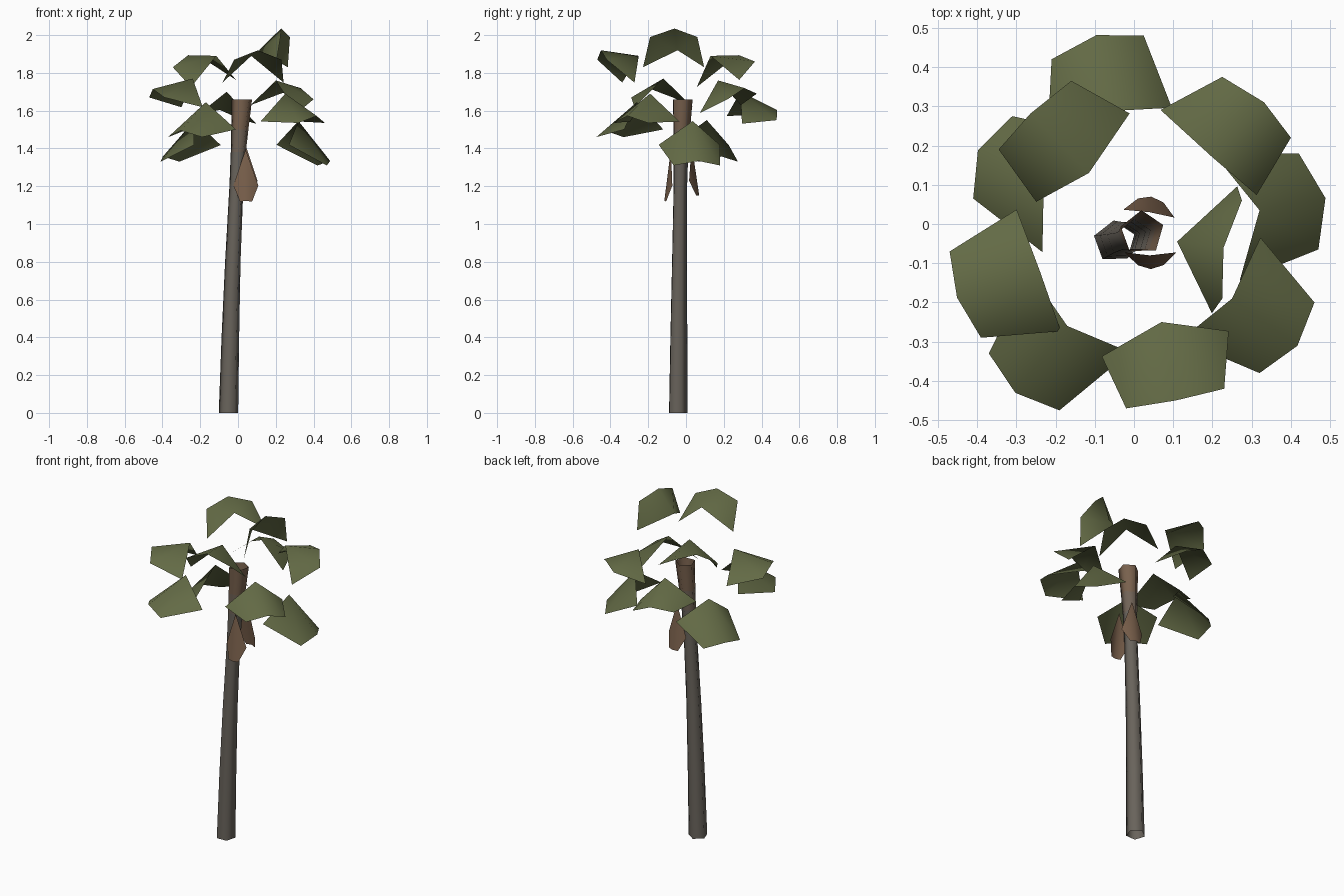
import bpy
import math
from mathutils import Vector

cube = bpy.data.objects.get("Cube")
if cube:
    bpy.data.objects.remove(cube, do_unlink=True)


def material(name, colour):
    mat = bpy.data.materials.new(name)
    mat.use_nodes = True
    rgba = (*colour, 1.0)
    mat.diffuse_color = rgba
    shader = mat.node_tree.nodes["Principled BSDF"]
    shader.inputs["Base Color"].default_value = rgba
    shader.inputs["Roughness"].default_value = 0.9
    return mat


leaf_green = material("leaf_green", (0.125, 0.145, 0.06))
bark_grey = material("bark_grey", (0.14, 0.125, 0.105))
bark_middle = material("bark_middle", (0.165, 0.125, 0.095))
bark_brown = material("bark_brown", (0.19, 0.12, 0.075))
husk_brown = material("husk_brown", (0.19, 0.115, 0.07))


def make_object(name, verts, faces, materials):
    mesh = bpy.data.meshes.new(name)
    mesh.from_pydata(verts, [], faces)
    for mat in materials:
        mesh.materials.append(mat)
    for poly in mesh.polygons:
        poly.use_smooth = True
    obj = bpy.data.objects.new(name, mesh)
    bpy.context.collection.objects.link(obj)
    return obj


def folded_blade(name, apex, right, left, mat, side_along, side_out, side_drop, lift):
    """Blade with a raised ridge from apex to tip and two drooping sides."""
    apex, right, left = Vector(apex), Vector(right), Vector(left)
    tip = (right + left) / 2
    along = (tip - apex).normalized()
    across = (left - right).normalized()
    up = along.cross(across).normalized()
    base = apex + along * side_along - up * side_drop
    verts = [apex, base - across * side_out, right, tip + up * lift,
             left, base + across * side_out]
    faces = [(0, i, i + 1) for i in range(1, 5)]
    return make_object(name, verts, faces, [mat])


# Trunk: open five-sided tube, leaning and flared at both ends
rings = [
    # height, x, y, radius
    (0.0, -0.05, -0.045, 0.054),
    (0.4, -0.04, -0.042, 0.049),
    (0.8, -0.027, -0.038, 0.043),
    (1.2, -0.008, -0.033, 0.039),
    (1.38, 0.002, -0.03, 0.042),
    (1.5, 0.01, -0.026, 0.048),
    (1.66, 0.021, -0.022, 0.057),
]
SIDES = 5
trunk_verts, trunk_faces = [], []
for z, x, y, r in rings:
    for k in range(SIDES):
        a = math.radians(92) + math.tau * k / SIDES
        trunk_verts.append((x + r * math.cos(a), y + r * math.sin(a), z))
for i in range(len(rings) - 1):
    for k in range(SIDES):
        n = (k + 1) % SIDES
        lower, upper = i * SIDES, (i + 1) * SIDES
        trunk_faces.append((lower + k, lower + n, upper + n, upper + k))
trunk = make_object("trunk", trunk_verts, trunk_faces,
                    [bark_grey, bark_middle, bark_brown])
for poly in trunk.data.polygons:
    height = poly.center.z
    poly.material_index = 2 if height > 1.5 else 1 if height > 1.35 else 0

# Leaves: inner apex, then the right and left outer corners
leaves = {
    "top_leaf": ((0.11, -0.045, 1.92), (0.225, -0.19, 1.99), (0.275, 0.06, 1.99)),
    "upper_leaf_front": ((0.07, -0.25, 1.89), (-0.02, -0.47, 1.87), (0.23, -0.42, 1.87)),
    "upper_leaf_back": ((-0.115, 0.13, 1.89), (-0.16, 0.365, 1.86), (-0.345, 0.19, 1.83)),
    "middle_leaf_right": ((-0.24, -0.12, 1.77), (-0.47, -0.07, 1.67), (-0.39, -0.29, 1.67)),
    "middle_leaf_left": ((0.2, 0.17, 1.76), (0.4, 0.22, 1.66), (0.225, 0.375, 1.69)),
    "middle_leaf_back": ((-0.06, 0.288, 1.7), (0.025, 0.48, 1.55), (-0.21, 0.42, 1.58)),
    "lower_leaf_front_left": ((0.25, -0.19, 1.69), (0.32, -0.38, 1.535), (0.46, -0.2, 1.535)),
    "lower_leaf_front_right": ((-0.17, -0.26, 1.645), (-0.37, -0.33, 1.46), (-0.19, -0.475, 1.46)),
    "lowest_leaf_left": ((0.32, 0.035, 1.545), (0.47, -0.065, 1.31), (0.42, 0.18, 1.31)),
    "lowest_leaf_right": ((-0.23, 0.11, 1.55), (-0.31, 0.275, 1.33), (-0.41, 0.065, 1.33)),
}
for name, (apex, right, left) in leaves.items():
    folded_blade(name, apex, right, left, leaf_green,
                 side_along=0.07, side_out=0.165, side_drop=0.135, lift=0.05)

# Dry husks hanging at the front and back of the trunk
husks = {
    "front_husk": ((0.04, -0.08, 1.395), (0.01, -0.105, 1.12), (0.075, -0.105, 1.12)),
    "back_husk": ((0.04, 0.03, 1.42), (0.075, 0.055, 1.15), (0.01, 0.065, 1.15)),
}
for name, (apex, right, left) in husks.items():
    folded_blade(name, apex, right, left, husk_brown,
                 side_along=0.19, side_out=0.066, side_drop=0.025, lift=0.01)
